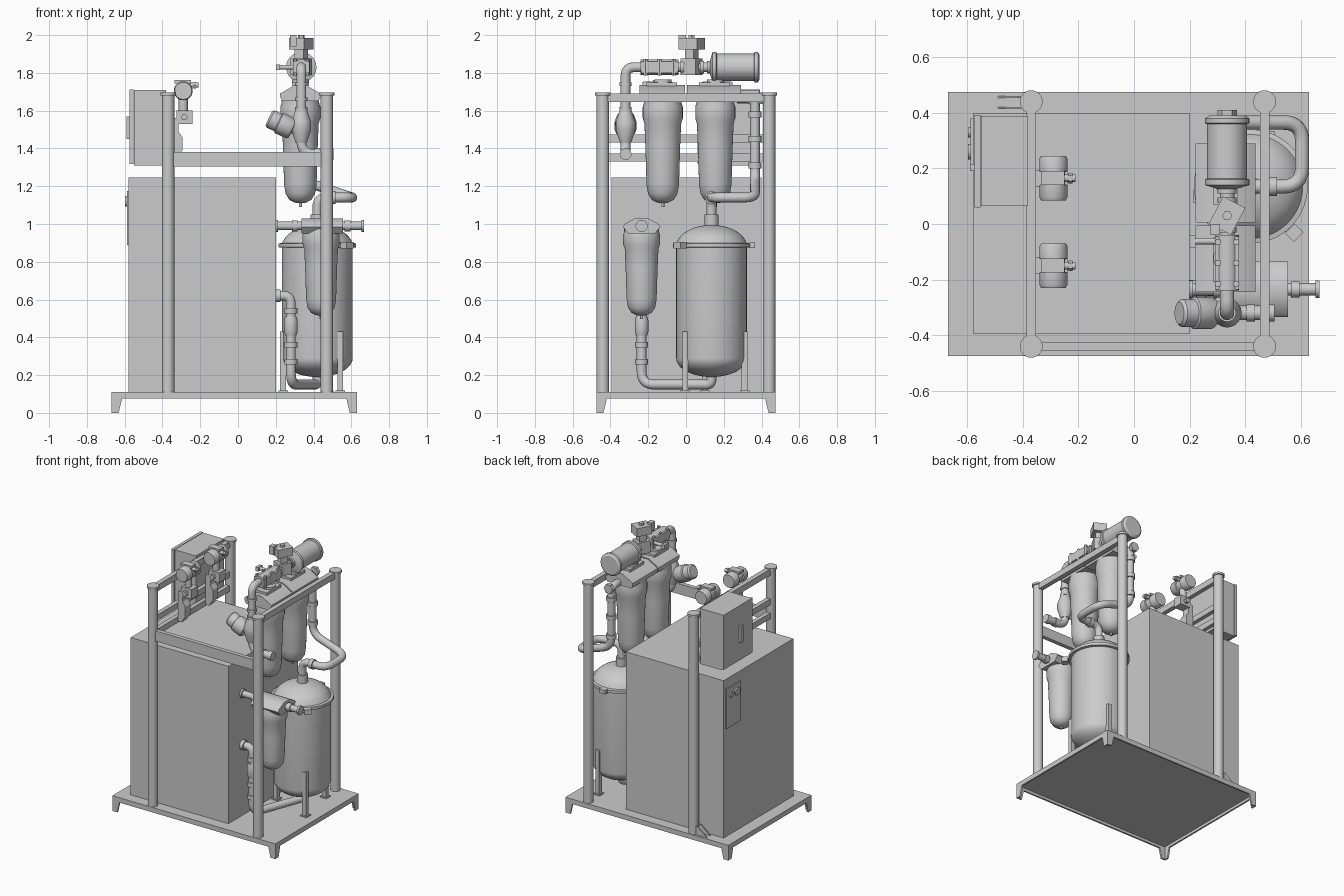
import bpy, bmesh, math
from mathutils import Vector

if "Cube" in bpy.data.objects:
    bpy.data.objects.remove(bpy.data.objects["Cube"])


def make(name, bm):
    bmesh.ops.recalc_face_normals(bm, faces=bm.faces)
    me = bpy.data.meshes.new(name)
    bm.to_mesh(me)
    bm.free()
    ob = bpy.data.objects.new(name, me)
    bpy.context.collection.objects.link(ob)
    return ob


def prism(name, pts, axis, a, b):
    """Extrude a 2D outline along an axis from a to b."""
    bm = bmesh.new()
    def put(p, t):
        return {'x': (t, p[0], p[1]), 'y': (p[0], t, p[1]), 'z': (p[0], p[1], t)}[axis]
    lo, hi = ([bm.verts.new(put(p, t)) for p in pts] for t in (a, b))
    bm.faces.new(lo)
    bm.faces.new(hi)
    for i in range(len(pts)):
        j = (i + 1) % len(pts)
        bm.faces.new((lo[i], lo[j], hi[j], hi[i]))
    return make(name, bm)


def box(name, x0, x1, y0, y1, z0, z1):
    return prism(name, [(x0, y0), (x1, y0), (x1, y1), (x0, y1)], 'z', z0, z1)


def lathe(name, prof, origin, direction=(0, 0, 1), n=40):
    """Revolve (radius, height) points around a direction through origin."""
    bm = bmesh.new()
    q = Vector(direction).to_track_quat('Z', 'Y')
    rings = [[bm.verts.new(Vector(origin) + q @ Vector((max(r, 1e-4) * math.cos(2 * math.pi * k / n),
              max(r, 1e-4) * math.sin(2 * math.pi * k / n), h))) for k in range(n)] for r, h in prof]
    for a, b in zip(rings, rings[1:]):
        for k in range(n):
            j = (k + 1) % n
            bm.faces.new((a[k], a[j], b[j], b[k]))
    bm.faces.new(rings[0])
    bm.faces.new(rings[-1])
    return make(name, bm)


def cyl(name, p, q, r, n=28):
    d = Vector(q) - Vector(p)
    return lathe(name, [(r, 0), (r, d.length)], p, d, n)


def pipe(name, pts, r, bend=0.07):
    """Round pipe with filleted corners."""
    P = [Vector(p) for p in pts]
    path = [P[0]]
    for a, b, c in zip(P, P[1:], P[2:]):
        u, v = a - b, c - b
        d = min(bend, u.length * .48, v.length * .48)
        s, e = b + u.normalized() * d, b + v.normalized() * d
        path += [s * (1 - t) ** 2 + b * 2 * t * (1 - t) + e * t * t for t in [i / 8 for i in range(9)]]
    path.append(P[-1])
    cu = bpy.data.curves.new(name, 'CURVE')
    cu.dimensions = '3D'
    cu.bevel_depth, cu.bevel_resolution, cu.use_fill_caps = r, 5, True
    sp = cu.splines.new('POLY')
    sp.points.add(len(path) - 1)
    for pt, co in zip(sp.points, path):
        pt.co = (*co, 1)
    ob = bpy.data.objects.new(name, cu)
    bpy.context.collection.objects.link(ob)


def collars(name, spots, axis, r=0.034, w=0.03):
    for p in spots:
        d = Vector(axis).normalized() * w / 2
        cyl(name, Vector(p) - d, Vector(p) + d, r)


# base tray with skirt and angle feet
X0, X1, Y = -0.67, 0.63, 0.475
box('base_plate', X0, X1, -Y, Y, 0.095, 0.11)
for s in (-1, 1):
    y0, y1 = sorted((s * Y, s * (Y - .012)))
    box('base_skirt_long', X0, X1, y0, y1, 0.075, 0.096)
    for x, d in ((X0, 1), (X1, -1)):
        prism('foot_side', [(x, .1), (x + d * .062, .1), (x + d * .038, 0), (x, 0)], 'y', y0, y1)
        prism('foot_end', [(s * Y, .1), (s * (Y - .062), .1), (s * (Y - .038), 0), (s * Y, 0)],
              'x', x, x + d * .012)
for x in (X0, X1 - .012):
    box('base_skirt_short', x, x + .012, -Y, Y, 0.075, 0.096)

# main cabinet, with its control panel
box('cabinet', -0.58, 0.20, -0.395, 0.40, 0.11, 1.245)
box('cabinet_panel', -0.588, -0.58, 0.21, 0.38, 0.89, 1.175)
for y in (0.33, 0.26):
    cyl('panel_knob', (-.585, y, 1.12), (-.598, y, 1.12), 0.028 if y < .3 else .018)

# frame posts and rails
for x in (-0.37, 0.47):
    for y in (-0.44, 0.44):
        lathe('frame_post', [(.033, .11), (.033, 1.68), (.041, 1.68), (.041, 1.695)], (x, y, 0))
    box('top_beam', x - .017, x + .017, -.44, .44, 1.645, 1.69)
box('front_rail', -.37, .47, -.455, -.425, 1.305, 1.38)
for z in (1.33, 1.432):
    box('rear_rail', -.386, -.354, -.44, .44, z, z + .042)

# cable bracket on base
prism('base_bracket', [(-.49, .11), (-.40, .11), (-.40, .17), (-.415, .17)], 'y', .415, .421)
prism('base_bracket', [(-.49, .11), (-.40, .11), (-.40, .17), (-.415, .17)], 'y', .454, .46)

# control box with door and handle
box('control_box', -.55, -.382, .065, .388, 1.31, 1.71)
box('control_box_door', -.574, -.552, .06, .392, 1.318, 1.712)
box('door_handle', -.59, -.574, .19, .215, 1.45, 1.57)

# two pressure transmitters on the rear rails
for y in (0.165, -0.15):
    lathe('transmitter_body', [(.045, -.08), (.05, -.07), (.05, -.025), (.042, -.022), (.042, .022),
                               (.05, .025), (.05, .07), (.045, .08)], (-.29, y, 1.705), (0, 1, 0))
    cyl('transmitter_gland', (-.26, y, 1.735), (-.21, y, 1.735), .013)
    cyl('gland_nut', (-.235, y, 1.735), (-.222, y, 1.735), .019, 6)
    box('transmitter_cap', -.335, -.25, y - .025, y + .025, 1.745, 1.762)
    cyl('transmitter_neck', (-.29, y, 1.59), (-.29, y, 1.67), .024)
    box('transmitter_manifold', -.325, -.24, y - .035, y + .035, 1.53, 1.60)
    cyl('manifold_bolt', (-.285, y - .055, 1.565), (-.285, y + .055, 1.565), .018, 6)
    prism('transmitter_bracket', [(-.352, 1.34), (-.325, 1.34), (-.295, 1.39), (-.295, 1.46),
                                  (-.315, 1.49), (-.315, 1.56), (-.352, 1.56)], 'y', y - .03, y + .03)

# filters
BOWL = [(0, -.02), (.008, -.02), (.008, .0), (.03, .003), (.058, .018), (.078, .05), (.086, .10),
        (.092, .30), (.097, .42), (.106, .45), (.106, .51), (.10, .53), (.10, .56)]
for y in (-.123, .155):
    lathe('filter_bowl', BOWL, (.33, y, 1.11))
    y0, y1 = (-.245, -.005) if y < 0 else (.005, .29)
    prism('filter_head', [(.235, 1.65), (.222, 1.675), (.222, 1.69), (.30, 1.735), (.36, 1.735),
                          (.438, 1.69), (.438, 1.675), (.425, 1.65)], 'y', y0, y1)
    box('filter_head_cap', .285, .375, y - .085, y + .075, 1.73, 1.75)
    cyl('filter_gauge', (.33, y, 1.74), (.33, y, 1.765), .045)
lathe('prefilter_bowl', [(r * .92, h * .84) for r, h in BOWL], (.44, -.235, .515))
prism('prefilter_head', [(-.305, .95), (-.335, .985), (-.325, 1.0), (-.27, 1.03), (-.20, 1.03),
                         (-.145, 1.0), (-.135, .985), (-.165, .95)], 'x', .335, .555)
cyl('prefilter_pipe', (.2, -.235, .99), (.66, -.235, .99), .022)
for x in (.205, .66):
    cyl('prefilter_flange', (x - .007, -.235, .99), (x + .007, -.235, .99), .032)
collars('prefilter_union', [(.30, -.235, .99), (.58, -.235, .99)], (1, 0, 0), .029)

# receiver tank with flange, clamp and three legs
TX, TY = .42, .135
dome = [(.187 * math.cos(a), .88 + .115 * math.sin(a)) for a in [i * math.pi / 20 for i in range(1, 10)]]
bowl = [(.187 * math.sin(a), .29 - .1 * math.cos(a)) for a in [i * math.pi / 20 for i in range(11)]]
lathe('tank', bowl + [(.187, .875), (.205, .877), (.205, .897), (.187, .9)] + dome[1:] + [(0, .995)],
      (TX, TY, 0), n=56)
cyl('tank_neck', (TX, TY, .98), (TX, TY, 1.05), .036)
for a in (-49, 71, 191):
    c, s = math.cos(math.radians(a)), math.sin(math.radians(a))
    x, y = TX + .185 * c, TY + .185 * s
    box('tank_leg', x - .015, x + .015, y - .015, y + .015, .11, .43)
    box('tank_leg_foot', x - .025, x + .025, y - .025, y + .025, .11, .118)
clamp = box('tank_clamp', -.02, .025, -.025, .025, -.017, .017)
clamp.location = (TX + .155, TY - .165, .887)
clamp.rotation_euler.z = -math.pi / 4
box('tank_lug', .39, .44, .335, .365, .872, .902)

# pipe: cabinet outlet to tank bottom
pipe('inlet_pipe', [(.19, -.235, .62), (.28, -.235, .62), (.28, -.235, .15), (TX, TY, .15), (TX, TY, .21)], .026)
collars('inlet_collar', [(.28, -.235, z) for z in (.54, .36, .27)], (0, 0, 1))
lathe('inlet_valve', [(.03, 0), (.036, .02), (.036, .08), (.03, .1)], (.28, -.235, .41))
collars('inlet_collar', [(.21, -.235, .62)], (1, 0, 0))

# pipe: tank top around to filter inlet
pipe('riser_pipe', [(TX, TY, 1.03), (TX, TY, 1.14), (.605, TY, 1.14), (.605, .365, 1.14),
                    (.34, .365, 1.23), (.34, .365, 1.665), (.34, .27, 1.665)], .026)
collars('riser_collar', [(.34, .365, z) for z in (1.31, 1.45, 1.58)], (0, 0, 1))
collars('riser_collar', [(.50, TY, 1.14)], (1, 0, 0))
cyl('riser_nut', (.335, .385, 1.665), (.335, .41, 1.665), .035, 6)

# pipe: outlet drop with angle seat valve
PX, PY = .335, -.32
pipe('outlet_pipe', [(.50, PY, 1.37), (PX, PY, 1.37), (PX, PY, 1.83), (PX, -.22, 1.83)], .026)
collars('outlet_collar', [(.49, PY, 1.37), (.42, PY, 1.37)], (1, 0, 0), .031)
collars('outlet_collar', [(PX, PY, z) for z in (1.61, 1.66, 1.74)], (0, 0, 1), .032, .018)
lathe('angle_valve_body', [(.03, 0), (.052, .07), (.052, .11), (.032, .17)], (PX, PY, 1.43))
lathe('angle_valve_actuator', [(.022, 0), (.022, .05), (.05, .052), (.058, .065), (.058, .13),
                               (.05, .135), (.05, .18), (.04, .19)],
      (PX, PY, 1.48), (-.9, 0, .42))

# top purge line: check block, solenoid valve, silencer
box('check_block', .292, .378, -.235, -.045, 1.80, 1.86)
cyl('check_barrel', (PX, -.24, 1.83), (PX, -.04, 1.83), .042)
for y in (-.215, -.14, -.065):
    for x in (.302, .368):
        cyl('check_bolt', (x, y, 1.787), (x, y, 1.873), .012, 6)
cyl('purge_pipe', (PX, -.06, 1.83), (PX, .15, 1.83), .026)
collars('purge_nut', [(PX, -.02, 1.83), (PX, .085, 1.83), (PX, .12, 1.83)], (0, 1, 0), .034, .02)
cyl('block_stem', (.22, -.062, 1.83), (.30, -.062, 1.83), .012)
box('block_lever', .20, .222, -.085, -.04, 1.815, 1.845)
for nm, w, d, z0, z1 in (('solenoid_body', .04, .045, 1.79, 1.875), ('solenoid_bonnet', .026, .026, 1.87, 1.93),
                         ('solenoid_coil', .045, .055, 1.925, 1.985)):
    ob = box(nm, -w, w, -d, d, z0, z1)
    ob.location = (PX, .03, 0)
    ob.rotation_euler.z = math.radians(-28)
cyl('solenoid_nut', (PX, .03, 1.98), (PX, .03, 2.0), .018, 6)
box('solenoid_plug', .275, .31, -.04, 0, 1.94, 2.0)
lathe('silencer', [(.03, -.01), (.062, 0), (.08, .005), (.08, .025), (.072, .028), (.072, .225),
                   (.08, .228), (.08, .245), (.065, .255)], (PX, .135, 1.83), (0, 1, 0))

# smooth shading with sharp edges kept
bpy.ops.object.select_all(action='SELECT')
bpy.context.view_layer.objects.active = bpy.data.objects['cabinet']
bpy.ops.object.convert(target='MESH')
bpy.ops.object.shade_smooth_by_angle(angle=math.radians(32))
